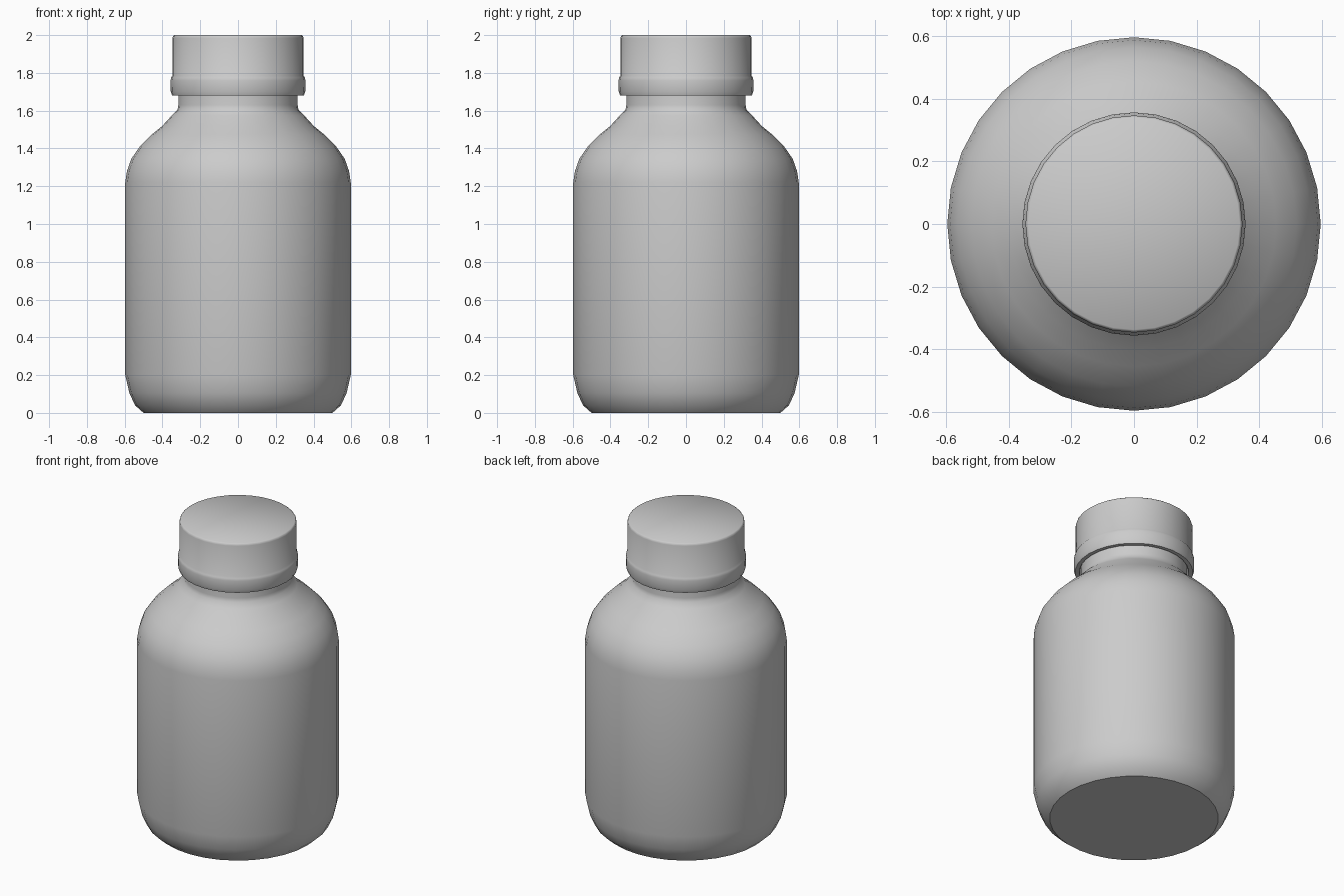
import bpy, bmesh, math

cube = bpy.data.objects.get("Cube")
if cube:
    bpy.data.objects.remove(cube, do_unlink=True)

SIDES = 32

grey = bpy.data.materials.new("plain_grey")
grey.use_nodes = True
grey.diffuse_color = (0.6, 0.6, 0.6, 1)
grey.node_tree.nodes["Principled BSDF"].inputs["Base Color"].default_value = (0.6, 0.6, 0.6, 1)


def lathe(name, profile, sharp_angle):
    """Spin a (radius, height) profile around the z axis."""
    bm = bmesh.new()
    verts = [bm.verts.new((r, 0, z)) for r, z in profile]
    edges = [bm.edges.new(pair) for pair in zip(verts, verts[1:])]
    bmesh.ops.spin(bm, geom=verts + edges, cent=(0, 0, 0), axis=(0, 0, 1),
                   angle=math.tau, steps=SIDES, use_duplicate=False)
    bmesh.ops.remove_doubles(bm, verts=bm.verts, dist=0.0005)
    bmesh.ops.recalc_face_normals(bm, faces=bm.faces)
    mesh = bpy.data.meshes.new(name)
    bm.to_mesh(mesh)
    bm.free()
    mesh.materials.append(grey)
    obj = bpy.data.objects.new(name, mesh)
    bpy.context.collection.objects.link(obj)
    bpy.ops.object.select_all(action="DESELECT")
    obj.select_set(True)
    bpy.context.view_layer.objects.active = obj
    bpy.ops.object.shade_smooth_by_angle(angle=math.radians(sharp_angle))
    return obj


# Bottle: flat base, rounded foot, straight wall, curved shoulder, neck
lathe("bottle_body", [
    (0, 0), (0.50, 0), (0.545, 0.04), (0.575, 0.105), (0.597, 0.20),
    (0.597, 1.22), (0.588, 1.28), (0.565, 1.345), (0.52, 1.41),
    (0.455, 1.475), (0.40, 1.52), (0.35, 1.575), (0.32, 1.605),
    (0.316, 1.63), (0.316, 1.72), (0, 1.72)], 40)

# Screw cap: open skirt with a raised lower band and a softened top rim
lathe("screw_cap", [
    (0.316, 1.70), (0.325, 1.68), (0.349, 1.68), (0.356, 1.70),
    (0.357, 1.76), (0.354, 1.775), (0.347, 1.785), (0.347, 1.985),
    (0.344, 1.995), (0.338, 2.0), (0, 2.0)], 50)
